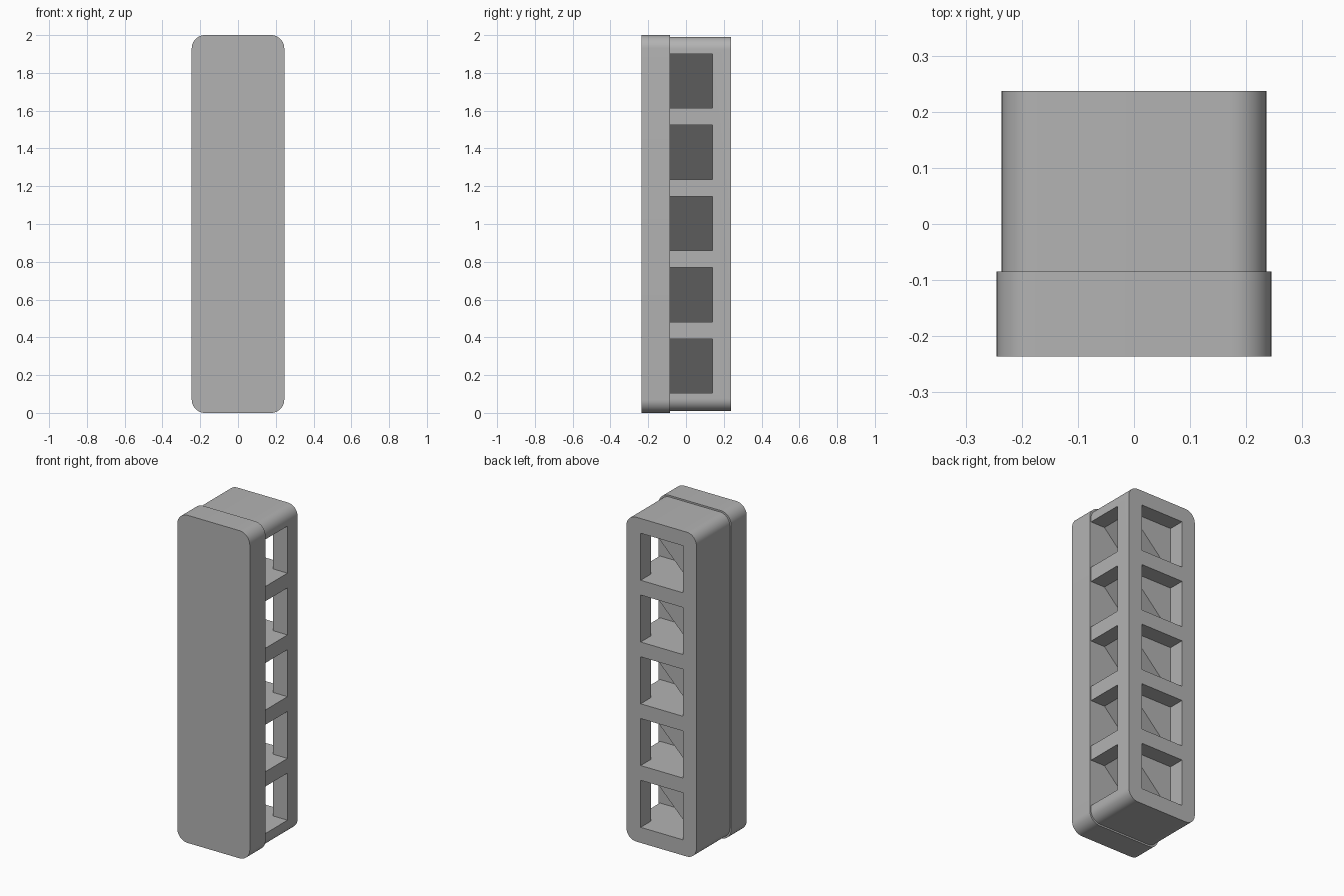
import bpy, bmesh, math

if "Cube" in bpy.data.objects:
    bpy.data.objects.remove(bpy.data.objects["Cube"], do_unlink=True)

grey = bpy.data.materials.new("plain grey")
grey.use_nodes = True
grey.diffuse_color = (0.45, 0.45, 0.45, 1)
grey.node_tree.nodes["Principled BSDF"].inputs["Base Color"].default_value = grey.diffuse_color


def prism(name, outline, y0, y1):
    """Extrude an x-z outline along y."""
    bm = bmesh.new()
    face = bm.faces.new([bm.verts.new((x, y0, z)) for x, z in outline])
    ext = bmesh.ops.extrude_face_region(bm, geom=[face])
    moved = [v for v in ext["geom"] if isinstance(v, bmesh.types.BMVert)]
    bmesh.ops.translate(bm, verts=moved, vec=(0, y1 - y0, 0))
    bmesh.ops.recalc_face_normals(bm, faces=bm.faces)
    mesh = bpy.data.meshes.new(name)
    bm.to_mesh(mesh)
    bm.free()
    mesh.materials.append(grey)
    ob = bpy.data.objects.new(name, mesh)
    bpy.context.collection.objects.link(ob)
    return ob


def rounded(half, z0, z1, r, steps=10):
    """Upright rectangle with rounded corners."""
    points = []
    corners = [(half - r, z1 - r), (r - half, z1 - r), (r - half, z0 + r), (half - r, z0 + r)]
    for i, (cx, cz) in enumerate(corners):
        for k in range(steps + 1):
            a = math.pi / 2 * (i + k / steps)
            points.append((cx + r * math.cos(a), cz + r * math.sin(a)))
    return points


def cut(target, cutter):
    cutter.hide_render = True
    mod = target.modifiers.new("cut", "BOOLEAN")
    mod.operation = "DIFFERENCE"
    mod.solver = "EXACT"
    mod.object = cutter
    bpy.context.view_layer.objects.active = target
    bpy.ops.object.modifier_apply(modifier=mod.name)
    bpy.data.objects.remove(cutter, do_unlink=True)


# Front cover and the slightly smaller body behind it
cover = prism("front_cover", rounded(0.245, 0, 2, 0.07), -0.236, -0.085)
body = prism("body", rounded(0.236, 0.01, 1.99, 0.065), -0.085, 0.237)

# Five chambers, each open to the side and to the back
for i in range(5):
    low = 0.105 + 0.377 * i
    high = low + 0.287
    side = [(0.3, low), (0.3, high), (0.14, high), (-0.145, low)]
    back = [(0.14, low), (0.14, high), (-0.145, high), (-0.145, low)]
    cut(body, prism("side_cutter", side, -0.1, 0.14))
    cut(body, prism("back_cutter", back, 0.139, 0.3))

# Smooth the rounded corners only
for ob in (cover, body):
    bpy.ops.object.select_all(action="DESELECT")
    ob.select_set(True)
    bpy.context.view_layer.objects.active = ob
    bpy.ops.object.shade_smooth_by_angle(angle=math.radians(30))
